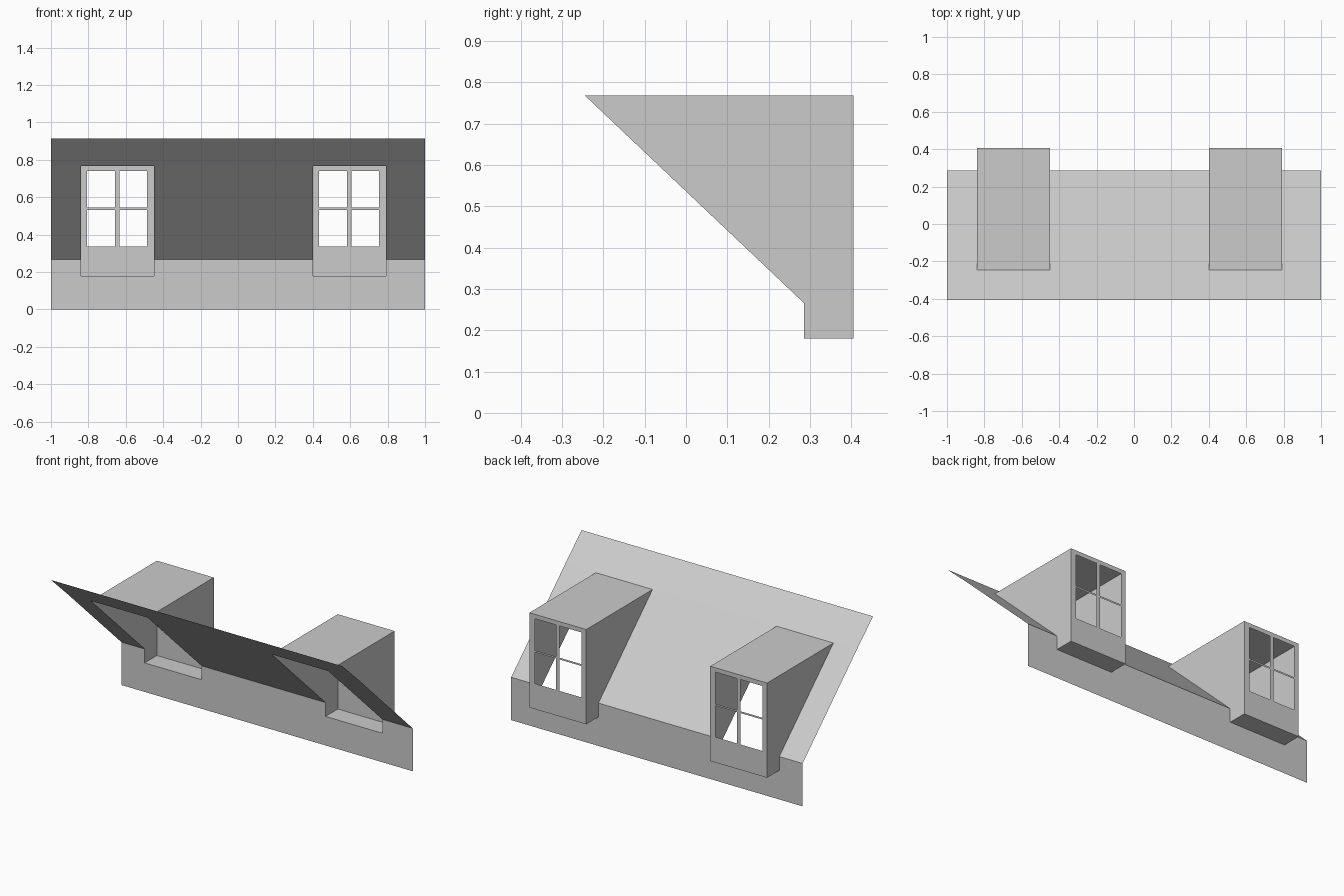
import bpy, bmesh

if "Cube" in bpy.data.objects:
    bpy.data.objects.remove(bpy.data.objects["Cube"])

HALF = 0.195                       # half width of a dormer
DORMERS = {"left": -0.645, "right": 0.596}
PEAK, FRONT_TOP = (-0.245, 0.768), (0.405, 0.768)
FRONT_BOTTOM, SILL, EAVE = (0.405, 0.18), (0.285, 0.18), (0.285, 0.266)


def strip(bm, xs, profile, skip=()):
    """Sweep a (y, z) profile across x stations, leaving out skipped (column, row) cells."""
    rows = [[bm.verts.new((x, y, z)) for x in xs] for y, z in profile]
    for j in range(len(profile) - 1):
        for i in range(len(xs) - 1):
            if (i, j) not in skip:
                bm.faces.new((rows[j][i], rows[j][i + 1], rows[j + 1][i + 1], rows[j + 1][i]))


def finish(bm, name):
    bmesh.ops.remove_doubles(bm, verts=bm.verts, dist=1e-5)
    loose = [v for v in bm.verts if not v.link_faces]
    bmesh.ops.delete(bm, geom=loose, context='VERTS')
    mesh = bpy.data.meshes.new(name)
    bm.to_mesh(mesh)
    bm.free()
    obj = bpy.data.objects.new(name, mesh)
    bpy.context.collection.objects.link(obj)
    return obj


# Sloping roof and low wall, opened where the dormers stand
bm = bmesh.new()
xs = [-1.0] + [c + s * HALF for c in DORMERS.values() for s in (-1, 1)] + [1.0]
strip(bm, xs, [(-0.405, 0.915), PEAK, EAVE, SILL, (0.285, 0.0)],
      skip={(i, j) for i in (1, 3) for j in (1, 2)})
finish(bm, "roof_and_wall")

for side, cx in DORMERS.items():
    # Dormer box: flat top, floor and two cheeks
    bm = bmesh.new()
    ends = [cx - HALF, cx + HALF]
    strip(bm, ends, [PEAK, FRONT_TOP])
    strip(bm, ends, [FRONT_BOTTOM, SILL])
    cheek = [PEAK, FRONT_TOP, FRONT_BOTTOM, SILL, EAVE]
    for x, outline in ((ends[0], cheek), (ends[1], cheek[::-1])):
        bm.faces.new([bm.verts.new((x, y, z)) for y, z in outline])
    finish(bm, "dormer_box_" + side)

    # Window wall with four open panes
    bm = bmesh.new()
    cols = [cx + d for d in (-HALF, -0.162, -0.013, 0.011, 0.158, HALF)]
    heights = (0.768, 0.741, 0.544, 0.533, 0.338, 0.18)
    strip(bm, cols, [(0.405, z) for z in heights],
          skip={(i, j) for i in (1, 3) for j in (1, 3)})
    finish(bm, "dormer_window_" + side)
